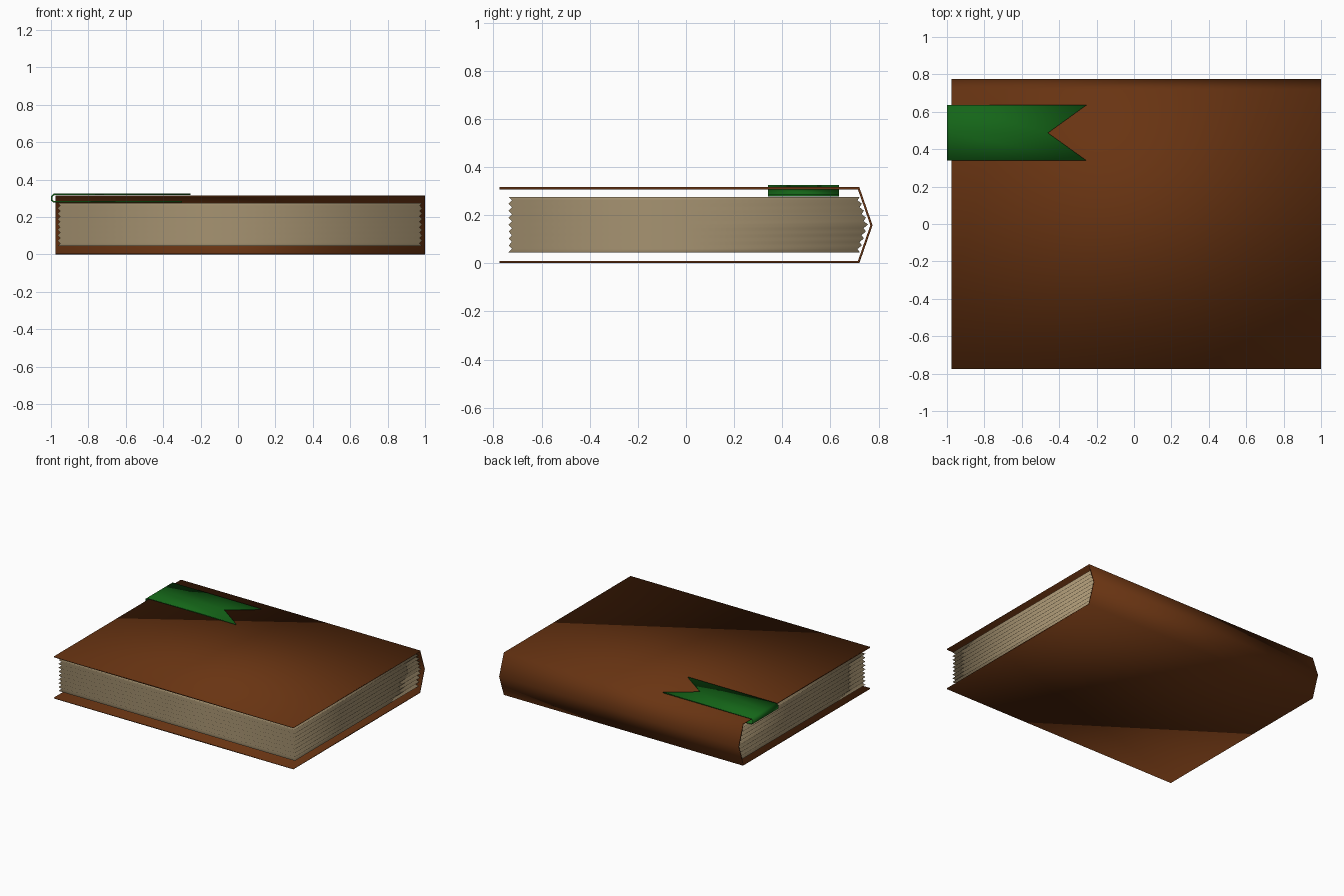
import bpy, bmesh

cube = bpy.data.objects.get("Cube")
if cube:
    bpy.data.objects.remove(cube, do_unlink=True)


def material(name, rgb):
    m = bpy.data.materials.new(name)
    m.use_nodes = True
    m.diffuse_color = (*rgb, 1)
    bsdf = m.node_tree.nodes["Principled BSDF"]
    bsdf.inputs["Base Color"].default_value = (*rgb, 1)
    bsdf.inputs["Roughness"].default_value = 0.8
    return m


leather = material("brown leather", (0.14, 0.034, 0.006))
paper = material("aged paper", (0.38, 0.29, 0.165))
ribbon = material("green ribbon", (0.007, 0.13, 0.009))


def finish(name, bm, mat):
    bmesh.ops.recalc_face_normals(bm, faces=bm.faces[:])
    me = bpy.data.meshes.new(name)
    for f in bm.faces:
        f.smooth = True
    bm.to_mesh(me)
    bm.free()
    me.materials.append(mat)
    ob = bpy.data.objects.new(name, me)
    bpy.context.collection.objects.link(ob)
    return ob


def sheet(name, sections, mat):
    """Thin solid through sections, each a list of (outer, inner) point pairs."""
    bm = bmesh.new()
    rows = [[(bm.verts.new(o), bm.verts.new(i)) for o, i in s] for s in sections]
    for a, b in zip(rows, rows[1:]):
        for k in range(len(a) - 1):
            for side in (0, 1):
                bm.faces.new((a[k][side], a[k + 1][side], b[k + 1][side], b[k][side]))
        for k in (0, -1):
            bm.faces.new((a[k][0], a[k][1], b[k][1], b[k][0]))
    for row in (rows[0], rows[-1]):
        for p, q in zip(row, row[1:]):
            bm.faces.new((p[0], q[0], q[1], p[1]))
    return finish(name, bm, mat)


# Wraparound cover with a pointed spine, as (y, z) outside and inside
H, T = 0.316, 0.009
outer = [(-0.775, H), (0.72, H), (0.775, H / 2), (0.72, 0), (-0.775, 0)]
inner = [(-0.775, H - T), (0.714, H - T), (0.766, H / 2), (0.714, T), (-0.775, T)]
sheet("cover", [[((x, *o), (x, *i)) for o, i in zip(outer, inner)]
                for x in (-0.975, 1.0)], leather)

# Page block: stacked outlines, alternately drawn in, bulging toward the spine
TEETH, Z0, Z1 = 8, 0.045, 0.276
bm = bmesh.new()
rings = []
for i in range(2 * TEETH + 1):
    t = i / (2 * TEETH)
    d = 0.014 * (i % 2)
    x0, x1, y0 = -0.965 + d, 0.985 - d, -0.737 + d
    y1 = 0.722 + 0.034 * (1 - abs(2 * t - 1)) - d
    z = Z0 + (Z1 - Z0) * t
    outline = [(x0, y0), (x1, y0), (x1, 0), (x1, y1), (x0, y1), (x0, 0)]
    rings.append([bm.verts.new((x, y, z)) for x, y in outline])
for a, b in zip(rings, rings[1:]):
    for k in range(6):
        n = (k + 1) % 6
        bm.faces.new((a[k], a[n], b[n], b[k]))
for r in (rings[0], rings[-1]):
    bm.faces.new((r[0], r[1], r[2], r[5]))
    bm.faces.new((r[5], r[2], r[3], r[4]))
finish("pages", bm, paper)

# Bookmark folded over the cover edge, with a swallowtail end
sections = []
for y, tip in ((0.34, -0.255), (0.487, -0.46), (0.635, -0.255)):
    top = [(tip, 0.325), (-0.985, 0.325), (-1.0, 0.312), (-1.0, 0.288),
           (-0.985, 0.277), (-0.3, 0.277)]
    under = [(tip, 0.317), (-0.982, 0.317), (-0.992, 0.309), (-0.992, 0.291),
             (-0.982, 0.285), (-0.3, 0.285)]
    sections.append([((o[0], y, o[1]), (i[0], y, i[1])) for o, i in zip(top, under)])
sheet("bookmark", sections, ribbon)
